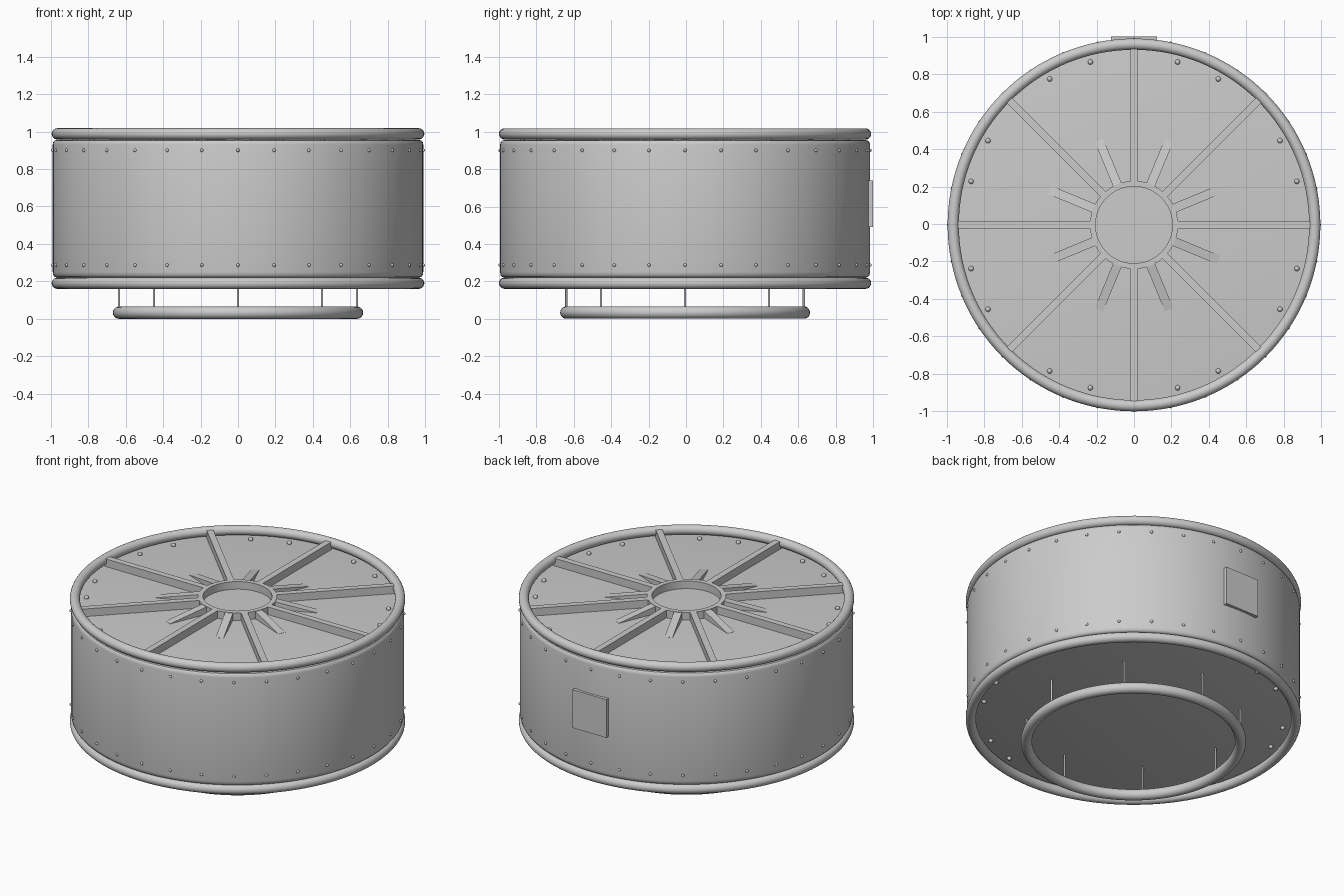
import bpy, bmesh, math
from mathutils import Matrix, Vector

if "Cube" in bpy.data.objects:
    bpy.data.objects.remove(bpy.data.objects["Cube"])

Y0 = -0.005      # drum axis offset, the hatch reaches y = 1
PLATE = 0.955    # top plate height
TOP = 1.005      # top of hub and spokes


def finish(name, bm, smooth=True):
    bmesh.ops.recalc_face_normals(bm, faces=bm.faces)
    me = bpy.data.meshes.new(name)
    bm.to_mesh(me)
    bm.free()
    ob = bpy.data.objects.new(name, me)
    ob.location.y = Y0
    bpy.context.collection.objects.link(ob)
    if smooth:
        bpy.ops.object.select_all(action='DESELECT')
        ob.select_set(True)
        bpy.context.view_layer.objects.active = ob
        bpy.ops.object.shade_smooth_by_angle(angle=math.radians(35))
    return ob


def lathe(name, profile, closed=False, steps=128):
    bm = bmesh.new()
    vs = [bm.verts.new((r, 0, z)) for r, z in profile]
    pairs = list(zip(vs, vs[1:])) + ([(vs[-1], vs[0])] if closed else [])
    edges = [bm.edges.new(p) for p in pairs]
    bmesh.ops.spin(bm, geom=vs + edges, axis=(0, 0, 1), cent=(0, 0, 0),
                   angle=math.tau, steps=steps)
    bmesh.ops.remove_doubles(bm, verts=bm.verts, dist=1e-5)
    return finish(name, bm)


def ring(name, major, minor, z, n=20):
    prof = [(major + minor * math.cos(math.tau * i / n),
             z + minor * math.sin(math.tau * i / n)) for i in range(n)]
    return lathe(name, prof, True)


def turn(deg):
    return Matrix.Rotation(math.radians(deg), 4, 'Z')


def bar(bm, deg, side, width):
    """Extrude a side outline (radius, z) across its width, turned about z."""
    m = turn(deg)
    a, b = [[bm.verts.new(m @ Vector((r, s * width / 2, z))) for r, z in side] for s in (-1, 1)]
    bm.faces.new(a)
    bm.faces.new(b[::-1])
    for i in range(len(a)):
        j = (i + 1) % len(a)
        bm.faces.new((a[j], a[i], b[i], b[j]))


def rivets(name, angles, r, z, size):
    bm = bmesh.new()
    for a in angles:
        bmesh.ops.create_uvsphere(bm, u_segments=12, v_segments=8, radius=size,
                                  matrix=turn(a) @ Matrix.Translation((r, 0, z)))
    return finish(name, bm)


# Drum with softened edges and closed ends
lathe("drum_body", [(0, .22), (.965, .22), (.978, .224), (.986, .233), (.989, .25),
                    (.989, .93), (.986, .945), (.978, .953), (.965, PLATE), (0, PLATE)])

# Rolled rims and the standing ring
ring("top_rim", .965, .03, .988)
ring("bottom_rim", .965, .03, .19)
ring("base_ring", .635, .033, .033)

# Hub collar on the top plate
lathe("hub_collar", [(.205, .95), (.205, TOP), (.235, TOP), (.235, .95)], True, 96)

# Long spokes and tapering gussets between them
bm = bmesh.new()
for k in range(8):
    bar(bm, 45 * k, [(.22, .94), (.95, .94), (.95, TOP), (.22, TOP)], .04)
finish("spokes", bm, False)
bm = bmesh.new()
for k in range(8):
    bar(bm, 22.5 + 45 * k, [(.22, .95), (.49, .95), (.49, PLATE + .001), (.22, TOP)], .048)
finish("gussets", bm, False)

# Thin posts holding the base ring
bm = bmesh.new()
for k in range(8):
    bmesh.ops.create_cone(bm, cap_ends=True, segments=16, radius1=.006, radius2=.006, depth=.19,
                          matrix=turn(45 * k) @ Matrix.Translation((.635, 0, .135)))
finish("base_posts", bm)

# Rivets on both ends and around the wall
end_angles = [15 * i for i in range(24) if i % 3]
rivets("top_rivets", end_angles, .9, PLATE + .004, .014)
rivets("bottom_rivets", end_angles, .9, .216, .014)
wall_angles = [11.25 * i for i in range(32)]
rivets("upper_wall_rivets", wall_angles, .989, .9, .009)
rivets("lower_wall_rivets", wall_angles, .989, .287, .009)

# Access hatch on the back
bm = bmesh.new()
bmesh.ops.create_cube(bm, size=1, matrix=Matrix.Translation((0, .985, .615)) @
                      Matrix.Diagonal((.245, .04, .25, 1)))
finish("back_hatch", bm, False)
